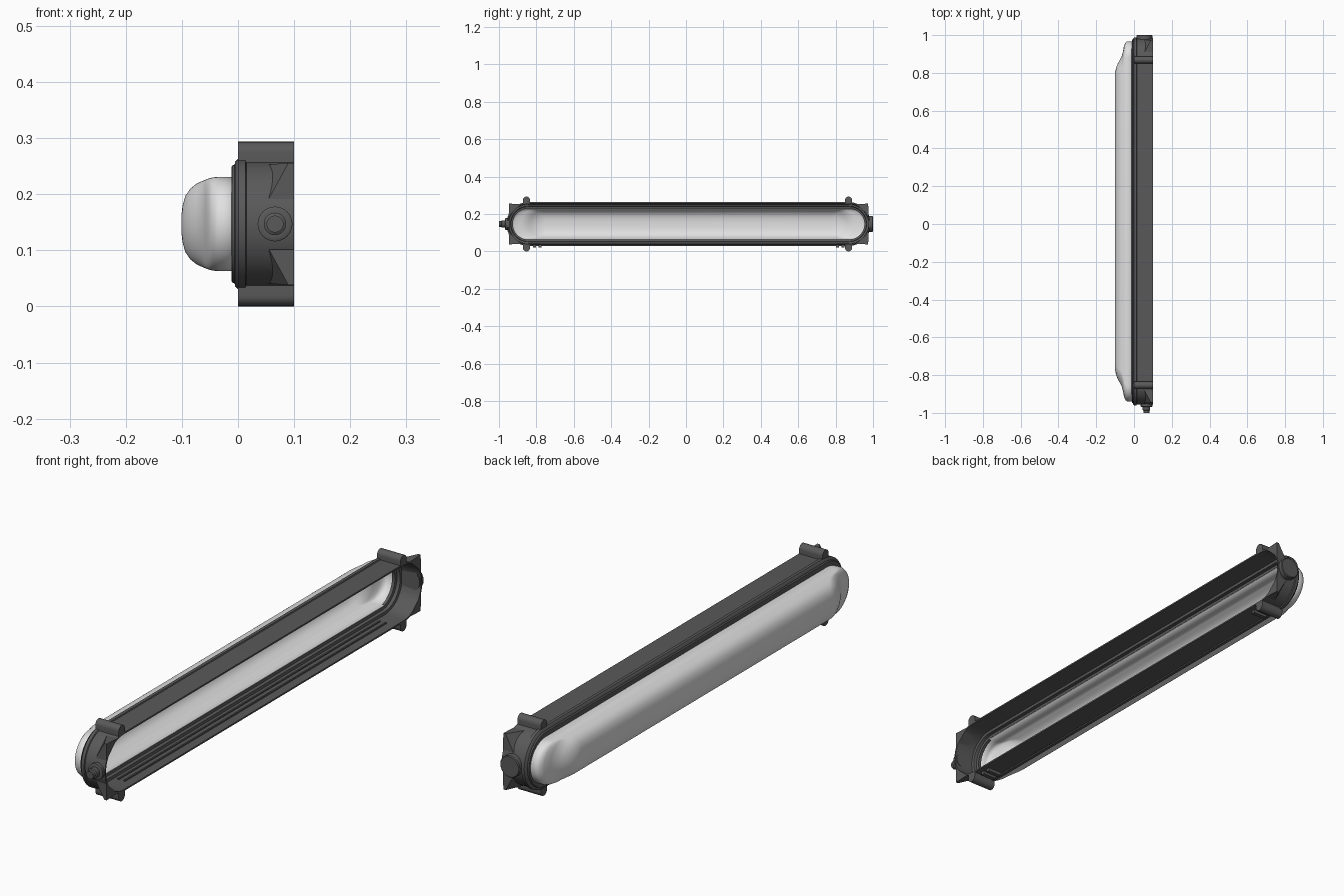
import bpy, bmesh, math
from mathutils import Matrix, Vector

if "Cube" in bpy.data.objects:
    bpy.data.objects.remove(bpy.data.objects["Cube"])

CY, CZ = 0.014, 0.147      # centre of the long body
ARC = 24                   # segments per rounded end


def material(name, value):
    m = bpy.data.materials.new(name)
    m.use_nodes = True
    col = (value, value, value, 1)
    m.diffuse_color = col
    m.node_tree.nodes["Principled BSDF"].inputs["Base Color"].default_value = col
    return m


DARK = material("dark grey plastic", 0.1)
LIGHT = material("light diffuser", 0.75)


def finish(name, bm, mat, smooth=True):
    bmesh.ops.recalc_face_normals(bm, faces=bm.faces)
    me = bpy.data.meshes.new(name)
    bm.to_mesh(me)
    bm.free()
    me.materials.append(mat)
    ob = bpy.data.objects.new(name, me)
    bpy.context.collection.objects.link(ob)
    if smooth:
        bpy.ops.object.select_all(action='DESELECT')
        ob.select_set(True)
        bpy.context.view_layer.objects.active = ob
        bpy.ops.object.shade_smooth_by_angle(angle=math.radians(35))
    return ob


def stadium(bm, r, end, x):
    """Ring of vertices: a slot outline of radius r and half length end."""
    ring = []
    for side in (1, -1):
        for i in range(ARC + 1):
            a = math.pi * i / ARC
            y = side * (end - r + r * math.sin(a))
            ring.append(bm.verts.new((x, CY + y, CZ + side * r * math.cos(a))))
    return ring


def loft(bm, rings, closed=False):
    pairs = list(zip(rings, rings[1:]))
    if closed:
        pairs.append((rings[-1], rings[0]))
    for a, b in pairs:
        n = len(a)
        for i in range(n):
            j = (i + 1) % n
            bm.faces.new((a[i], a[j], b[j], b[i]))


def prism(name, outline, x0, x1, mat=DARK):
    """Extrude a (y, z) outline along x."""
    bm = bmesh.new()
    a = [bm.verts.new((x0, y, z)) for y, z in outline]
    b = [bm.verts.new((x1, y, z)) for y, z in outline]
    loft(bm, [a, b])
    bm.faces.new(a)
    bm.faces.new(b)
    return finish(name, bm, mat)


def turned(name, profile, x, sides=32):
    """Round part about an axis along y, from (radius, y) steps."""
    bm = bmesh.new()
    rings = []
    for r, y in profile:
        rings.append([bm.verts.new((x + r * math.cos(t), y, CZ + r * math.sin(t)))
                      for t in (2 * math.pi * i / sides for i in range(sides))])
    loft(bm, rings)
    bm.faces.new(rings[0])
    bm.faces.new(rings[-1])
    return finish(name, bm, DARK)


# Housing frame: wall and stepped front rim swept round the slot outline
section = [(0.113, 0.1), (0.113, 0.015), (0.117, 0.013), (0.117, 0.001),
           (0.111, -0.005), (0.106, -0.006), (0.104, -0.011), (0.09, -0.012),
           (0.083, -0.008), (0.083, 0.004), (0.093, 0.006), (0.095, 0.018),
           (0.105, 0.02), (0.107, 0.1)]
bm = bmesh.new()
loft(bm, [stadium(bm, r, 0.857 + r, x) for r, x in section], closed=True)
finish("housing_frame", bm, DARK)

# Diffuser: long dome whose crown stops short of the lower ends
dome = [(0.084, 0.953, 0.003), (0.084, 0.953, -0.035), (0.083, 0.947, -0.045),
        (0.081, 0.93, -0.053), (0.079, 0.9, -0.058), (0.076, 0.875, -0.065),
        (0.071, 0.855, -0.075), (0.063, 0.837, -0.085), (0.05, 0.815, -0.094),
        (0.032, 0.795, -0.099), (0.014, 0.78, -0.101)]
bm = bmesh.new()
rings = [stadium(bm, *p) for p in dome]
loft(bm, rings)
bm.faces.new(rings[-1])
lens = finish("diffuser", bm, LIGHT)
shell = lens.modifiers.new("thickness", 'SOLIDIFY')
shell.thickness = 0.003
shell.offset = -1

# Rounded clips above and below, near both ends
for end, tag in ((1, "rear"), (-1, "front")):
    yc = CY - 0.006 + end * 0.861
    for up, level in ((1, "upper"), (-1, "lower")):
        outline = [(yc - 0.019, CZ + up * 0.11)]
        for i in range(13):
            a = math.pi * i / 12
            outline.append((yc - 0.019 * math.cos(a),
                            CZ + up * (0.128 + 0.0187 * math.sin(a))))
        outline.append((yc + 0.019, CZ + up * 0.11))
        prism(f"{tag}_{level}_clip", outline, 0.0, 0.1)

        # Wedge ears filling the corners of the round ends
        bm = bmesh.new()
        tip = (CY + end * 0.96, CZ + up * 0.109)
        root = [(CY + end * 0.895, CZ + up * 0.106), (CY + end * 0.962, CZ + up * 0.045)]
        pts = [(0.1, *tip), (0.09, *tip)]
        for y, z in root:
            pts += [(0.1, y, z), (0.055, y, z)]
        bmesh.ops.convex_hull(bm, input=[bm.verts.new(p) for p in pts])
        finish(f"{tag}_{level}_ear", bm, DARK, smooth=False)

    # Small hooks under the lower wall
    for k in (0, 1):
        y0 = CY + end * (0.795 + 0.03 * k)
        prism(f"{tag}_hook_{k + 1}",
              [(y0 - 0.008, 0.038), (y0 + 0.008, 0.038), (y0 + 0.008, 0.021), (y0 - 0.008, 0.021)],
              0.02, 0.08)

# Long inner ledges along the lower wall
for x in (0.035, 0.06):
    prism("inner_ledge", [(CY - 0.8, 0.036), (CY + 0.8, 0.036), (CY + 0.8, 0.046), (CY - 0.8, 0.046)],
          x, x + 0.006)

# Cable gland on the front end, round cap on the rear end
turned("cable_gland", [(0.031, -0.945), (0.031, -0.966), (0.028, -0.968), (0.02, -0.968),
                       (0.02, -0.985), (0.015, -0.988), (0.015, -1.0)], 0.066)
turned("rear_cap", [(0.042, 0.972), (0.042, 0.997), (0.039, 1.0)], 0.055)
